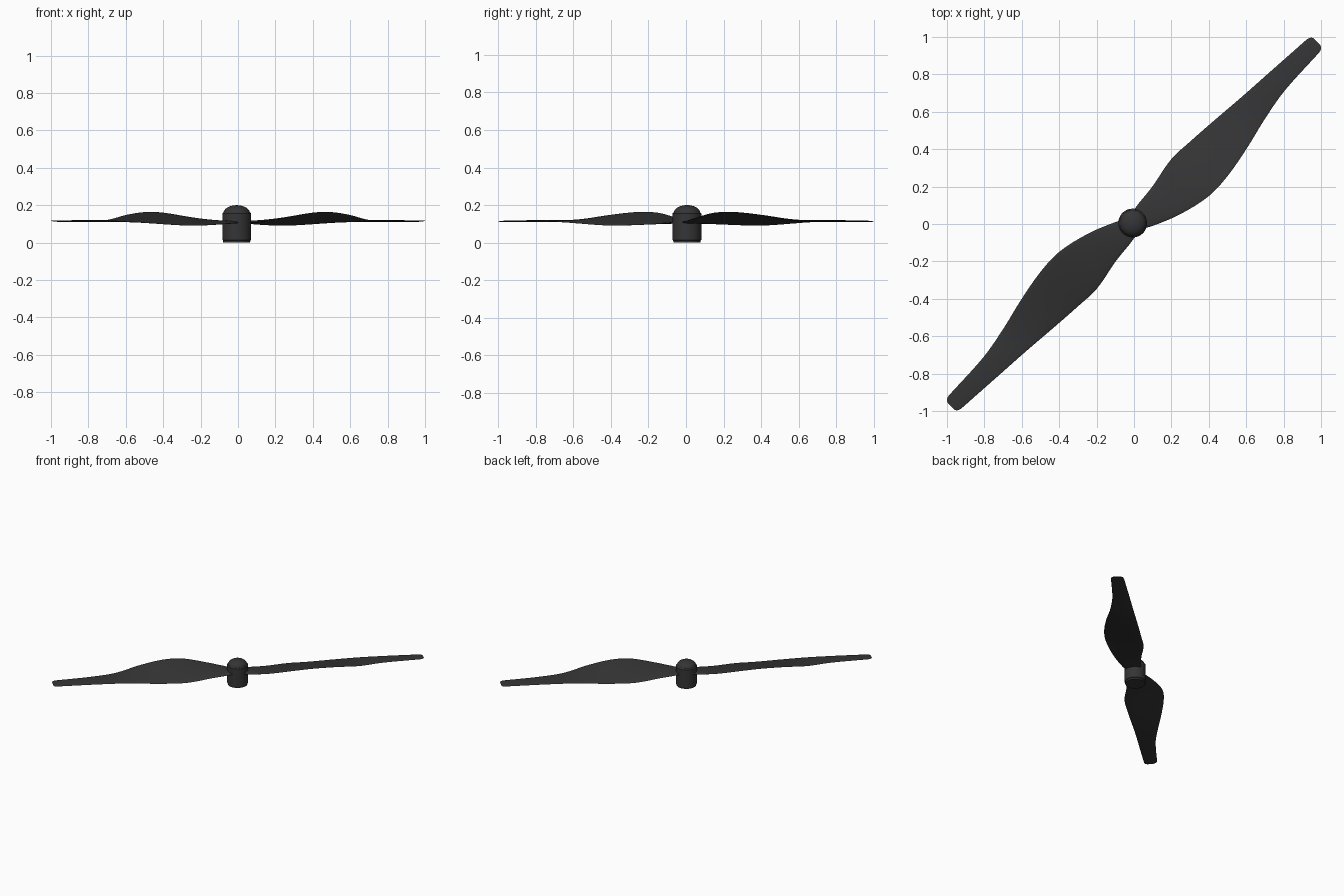
import bpy, bmesh
from math import sin, cos, pi, sqrt, radians

if "Cube" in bpy.data.objects:
    bpy.data.objects.remove(bpy.data.objects["Cube"])

HUB = (-0.007, 0.005)

mat = bpy.data.materials.new("dark_plastic")
mat.diffuse_color = (0.035, 0.035, 0.037, 1)
mat.use_nodes = True
mat.node_tree.nodes["Principled BSDF"].inputs["Base Color"].default_value = mat.diffuse_color


def finish(name, bm):
    bmesh.ops.recalc_face_normals(bm, faces=bm.faces[:])
    me = bpy.data.meshes.new(name)
    bm.to_mesh(me)
    bm.free()
    ob = bpy.data.objects.new(name, me)
    bpy.context.collection.objects.link(ob)
    me.materials.append(mat)
    bpy.ops.object.select_all(action='DESELECT')
    ob.select_set(True)
    bpy.context.view_layer.objects.active = ob
    bpy.ops.object.shade_smooth_by_angle(angle=radians(35))
    return ob


def loft(bm, rings):
    rows = [[bm.verts.new(p) for p in r] for r in rings]
    n = len(rows[0])
    for a, b in zip(rows, rows[1:]):
        for i in range(n):
            j = (i + 1) % n
            bm.faces.new((a[i], a[j], b[j], b[i]))
    bm.faces.new(rows[0])
    bm.faces.new(rows[-1])


def lathe(name, profile, seg=48):
    bm = bmesh.new()
    loft(bm, [[(HUB[0] + r * cos(2 * pi * i / seg), HUB[1] + r * sin(2 * pi * i / seg), z)
               for i in range(seg)] for r, z in profile])
    return finish(name, bm)


# Hub body and domed cap
lathe("hub_body", [(0.072, 0), (0.073, 0.012), (0.077, 0.014), (0.077, 0.155), (0.071, 0.162)])
dome = [(0.07 * cos(t * pi / 20) + 0.0005, 0.158 + 0.042 * sin(t * pi / 20)) for t in range(11)]
lathe("hub_cap", dome)

# Blade stations: span, leading side, trailing side, z of each side, thickness
STATIONS = [
    (0.00, 0.035, -0.040, 0.110, 0.110, 0.018),
    (0.06, 0.055, -0.076, 0.107, 0.111, 0.016),
    (0.21, 0.072, -0.137, 0.098, 0.132, 0.014),
    (0.385, 0.104, -0.177, 0.092, 0.159, 0.013),
    (0.53, 0.099, -0.173, 0.093, 0.163, 0.012),
    (0.71, 0.087, -0.141, 0.102, 0.147, 0.011),
    (0.89, 0.073, -0.098, 0.111, 0.121, 0.009),
    (1.07, 0.062, -0.066, 0.113, 0.119, 0.008),
    (1.345, 0.045, -0.052, 0.112, 0.117, 0.006),
]


def hermite(k, t):
    # Smooth interpolation that respects uneven station spacing
    s = STATIONS

    def slope(i, c):
        a, b = max(i - 1, 0), min(i + 1, len(s) - 1)
        return (s[b][c] - s[a][c]) / (s[b][0] - s[a][0])
    h = s[k + 1][0] - s[k][0]
    out = []
    for c in range(6):
        out.append((2*t**3 - 3*t**2 + 1) * s[k][c] + (t**3 - 2*t**2 + t) * h * slope(k, c)
                   + (3*t**2 - 2*t**3) * s[k+1][c] + (t**3 - t**2) * h * slope(k+1, c))
    out[0] = s[k][0] + t * h
    return out


def section(st, turn, n=12):
    u, v1, v2, z1, z2, th = st
    pts = []
    for i in range(2 * n):
        a = pi * i / n
        f = 0.5 - 0.5 * cos(a)
        v = v1 + (v2 - v1) * f
        z = z1 + (z2 - z1) * f + 0.5 * th * sin(a)
        pts.append((turn * (u - v) / sqrt(2), turn * (u + v) / sqrt(2), z))
    return pts


rows = [hermite(k, j / 6) for k in range(len(STATIONS) - 1) for j in range(6)]
rows += [STATIONS[-1],
         (1.362, 0.042, -0.049, 0.112, 0.117, 0.006),
         (1.374, 0.036, -0.041, 0.112, 0.117, 0.005),
         (1.380, 0.026, -0.030, 0.113, 0.116, 0.004)]

# Two opposite blades
for name, turn in (("blade_right", 1), ("blade_left", -1)):
    bm = bmesh.new()
    loft(bm, [section(r, turn) for r in rows])
    finish(name, bm)
